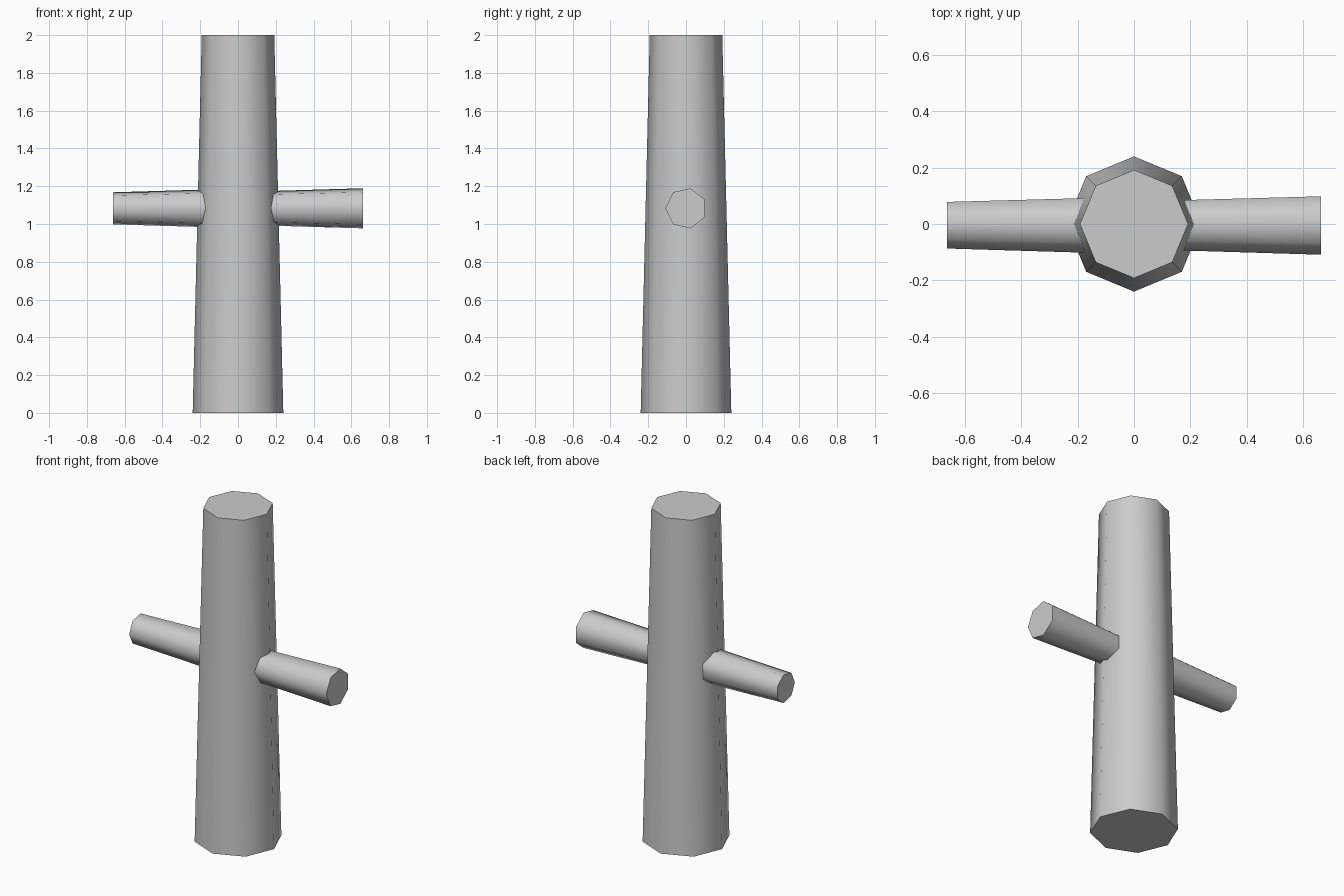
import bpy, bmesh
from math import sin, cos, pi, radians
from mathutils import Vector

if "Cube" in bpy.data.objects:
    bpy.data.objects.remove(bpy.data.objects["Cube"])


def tapered_log(name, start, end, r_start, r_end, sides, u, v):
    """Capped tapered prism; first corner of each ring points along u."""
    bm = bmesh.new()
    u, v = Vector(u), Vector(v)
    rings = []
    for centre, r in ((start, r_start), (end, r_end)):
        rings.append([bm.verts.new(Vector(centre)
                      + u * r * cos(2 * pi * i / sides)
                      + v * r * sin(2 * pi * i / sides)) for i in range(sides)])
    a, b = rings
    for i in range(sides):
        j = (i + 1) % sides
        bm.faces.new((a[i], a[j], b[j], b[i]))
    bm.faces.new(a[::-1])
    bm.faces.new(b)
    bmesh.ops.recalc_face_normals(bm, faces=bm.faces)
    mesh = bpy.data.meshes.new(name)
    bm.to_mesh(mesh)
    bm.free()
    obj = bpy.data.objects.new(name, mesh)
    bpy.context.collection.objects.link(obj)
    # Smooth round the sides, sharp at the end caps
    bpy.ops.object.select_all(action='DESELECT')
    obj.select_set(True)
    bpy.context.view_layer.objects.active = obj
    bpy.ops.object.shade_smooth_by_angle(angle=radians(60))
    return obj


# Upright octagonal post
tapered_log("post", (0, 0, 0), (0, 0, 2), 0.24, 0.192, 8, (0, 1, 0), (1, 0, 0))

# Two seven-sided arms pushed into the post, both tapering towards -x
Z = 1.083
tapered_log("right_arm", (0.663, 0, Z), (-0.06, 0, Z), 0.109, 0.087, 7, (0, -1, 0), (0, 0, 1))
tapered_log("left_arm", (0.06, 0, Z), (-0.663, 0, Z), 0.109, 0.087, 7, (0, -1, 0), (0, 0, 1))
